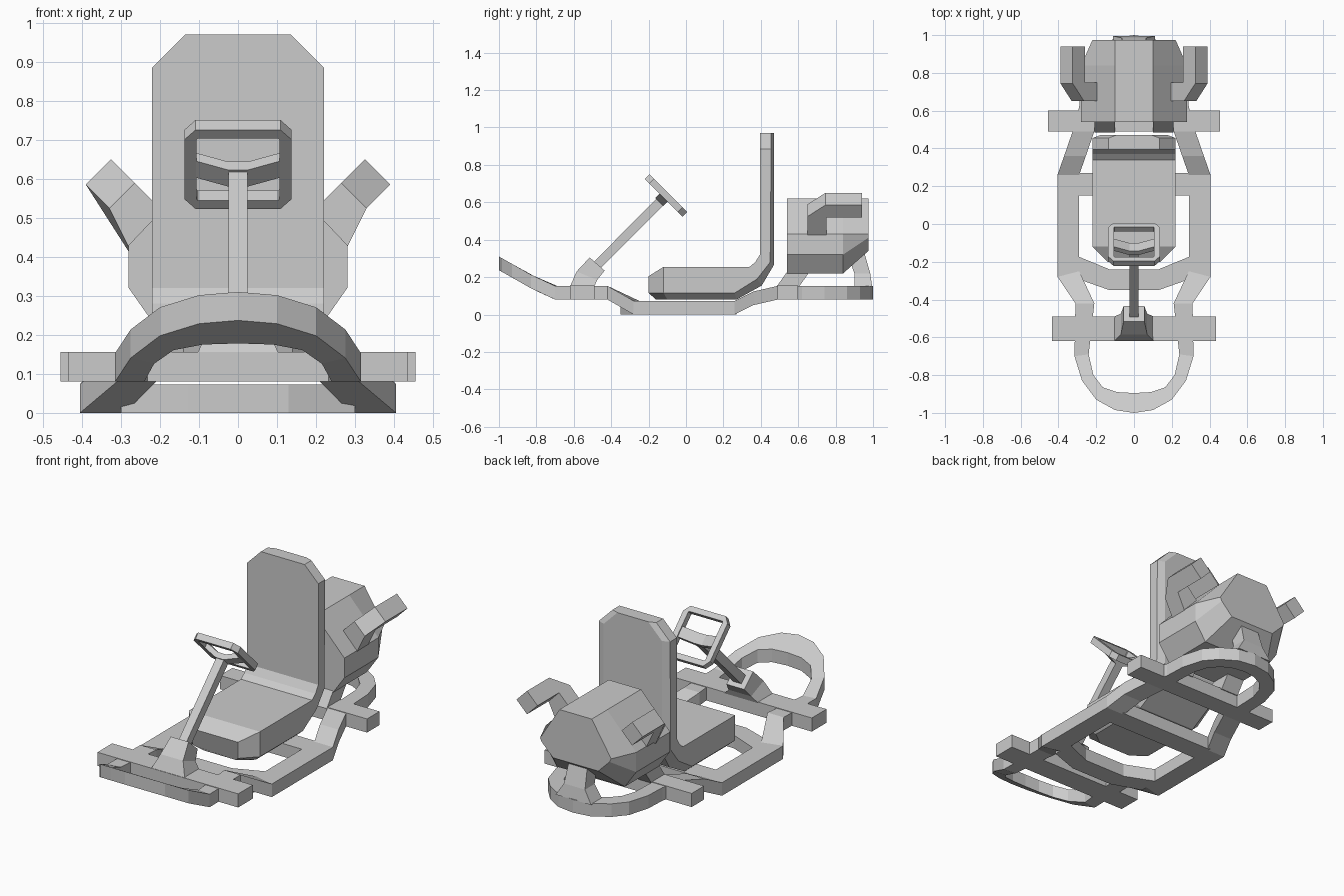
import bpy, bmesh
from mathutils import Vector

if "Cube" in bpy.data.objects:
    bpy.data.objects.remove(bpy.data.objects["Cube"])


def loft(name, rings, closed=False, mirror=False):
    """Skin a list of equal-length point rings; cap the ends or close the loop."""
    bm = bmesh.new()
    vs = [[bm.verts.new(p) for p in r] for r in rings]
    n, k = len(rings), len(rings[0])
    for i in range(n if closed else n - 1):
        a, b = vs[i], vs[(i + 1) % n]
        for j in range(k):
            bm.faces.new((a[j], a[(j + 1) % k], b[(j + 1) % k], b[j]))
    if not closed:
        bm.faces.new(vs[0])
        bm.faces.new(vs[-1][::-1])
    bmesh.ops.recalc_face_normals(bm, faces=bm.faces)
    me = bpy.data.meshes.new(name)
    bm.to_mesh(me)
    bm.free()
    ob = bpy.data.objects.new(name, me)
    bpy.context.collection.objects.link(ob)
    if mirror:
        ob.modifiers.new("Mirror", "MIRROR")
    return ob


def box(name, x0, x1, y0, y1, z0, z1):
    return loft(name, [[(x0, y0, z), (x1, y0, z), (x1, y1, z), (x0, y1, z)] for z in (z0, z1)])


def rect(hw, y0, z0, y1, z1):
    """Four-point ring spanning +-hw in x between two side-view points."""
    return [(-hw, y0, z0), (hw, y0, z0), (hw, y1, z1), (-hw, y1, z1)]


# --- Frame: tubular loop, height follows y
HEIGHT = [(-1, .237), (-.895, .178), (-.82, .135), (-.7, .08), (-.42, .08), (-.28, 0),
          (.26, 0), (.36, .05), (.49, .08), (1, .08)]


def height(y):
    for (a, za), (b, zb) in zip(HEIGHT, HEIGHT[1:]):
        if y <= b:
            return za + (zb - za) * (y - a) / (b - a)
    return HEIGHT[-1][1]


# outer x, outer y, inner x, inner y
rail = [(0, -1, 0, -.895), (.1, -.985, .09, -.89), (.2, -.93, .165, -.865),
        (.275, -.83, .215, -.8), (.315, -.7, .24, -.69), (.31, -.42, .21, -.42),
        (.405, -.28, .29, -.25), (.405, .26, .29, .26), (.37, .36, .255, .36),
        (.325, .49, .21, .49), (.29, .62, .21, .62), (.285, .74, .205, .74),
        (.25, .86, .18, .82), (.19, .93, .13, .875), (.1, .985, .07, .905), (0, 1, 0, .915)]
loop = rail + [(-a, b, -c, d) for a, b, c, d in rail[-2:0:-1]]
T = .073
loft("frame_loop", [[(a, b, height(b)), (c, d, height(d)), (c, d, height(d) + T), (a, b, height(b) + T)]
                    for a, b, c, d in loop], closed=True)

# Cross members and axles
box("front_axle", -.435, .435, -.62, -.49, .08, .156)
box("rear_axle", -.455, .455, .49, .6, .08, .156)
box("seat_crossbar", -.3, .3, .15, .27, 0, T)
loft("front_crossbar", [[(x, y0, 0), (x, y1, 0), (x, y1, T), (x, y0, T)] for x, y0, y1 in
                        ((-.3, -.29, -.17), (-.13, -.35, -.24), (.13, -.35, -.24), (.3, -.29, -.17))])

# --- Seat: half width, then (y, z) of top, bevel line and underside
seat = [(.14, (-.2, .205), (-.2, .115), (-.16, .08)), (.22, (-.12, .255), (-.12, .115), (-.1, .08)),
        (.22, (.34, .255), (.26, .115), (.27, .08)), (.22, (.37, .28), (.38, .19), (.405, .155)),
        (.22, (.395, .32), (.45, .28), (.47, .265)), (.22, (.395, .885), (.455, .885), (.47, .885)),
        (.135, (.395, .97), (.455, .97), (.47, .97))]
loft("seat", [[(-w, *t), (w, *t), (w, *m), (w - .04, *b), (.04 - w, *b), (-w, *m)] for w, t, m, b in seat])

# --- Steering: pedestal, column, rim, spokes
loft("steering_pedestal", [rect(.105, -.62, .15, -.49, .15), rect(.07, -.585, .23, -.475, .185),
                           rect(.055, -.515, .305, -.435, .235)])
loft("steering_column", [rect(.024, -.52, .255, -.485, .22), rect(.024, -.148, .628, -.112, .592)])

C = Vector((0, -.1075, .6365))
U = Vector((0, -.7071, .7071))   # up along the wheel
W = Vector((0, .7071, .7071))    # toward the driver


def wheel(x, u, w):
    return C + Vector((x, 0, 0)) + U * u + W * w


def octagon(hx, hu, c):
    q = [(hx, hu - c), (hx - c * .8, hu)]
    q += [(-x, u) for x, u in q[::-1]]
    return q + [(-x, -u) for x, u in q]


outer, inner = octagon(.137, .143, .035), octagon(.106, .113, .004)
loft("steering_wheel_rim", [[wheel(*o, -.018), wheel(*o, .018), wheel(*i, .018), wheel(*i, -.018)]
                            for o, i in zip(outer, inner)], closed=True)
loft("steering_spokes", [[wheel(x, -.03, w - .015), wheel(x, .03, w - .015),
                          wheel(x, .03, w + .015), wheel(x, -.03, w + .015)]
                         for x, w in ((-.115, 0), (-.025, -.035), (.025, -.035), (.115, 0))])

# --- Engine block: octagonal section tapering at the back
def section(y, half):
    return [(x, y, z) for x, z in half] + [(-x, y, z) for x, z in half[::-1]]


full = [(.1, .62), (.28, .43), (.28, .32), (.21, .22)]
back = [(.1, .62), (.22, .43), (.21, .41), (.14, .34)]
loft("engine", [section(.54, full), section(.84, full), section(.975, back)])

# Engine mounts
loft("engine_front_mount", [[(.1, y, z), (.21, y, z), (.21, y + .12, z), (.1, y + .12, z)]
                            for y, z in ((.485, .15), (.545, .235))], mirror=True)
loft("engine_rear_mount", [rect(.11, .9, .15, .995, .15), rect(.065, .9, .22, .985, .22),
                           rect(.055, .85, .36, .945, .36)])

# Exhausts: bent square pipe, profile of (t along pipe, y, lower half thickness)
pipe = [(-.2, .65, .1), (-.04, .65, .046), (.046, .745, .046), (.046, .94, .046),
        (-.046, .94, .046), (-.046, .75, .046), (-.2, .75, .1)]
r = .7071
loft("exhaust", [[(.325 + r * (t + s), y, .585 + r * (t - s)) for t, y, s in
                  [(t, y, -.046 if up else low) for t, y, low in pipe]] for up in (True, False)],
     mirror=True)
